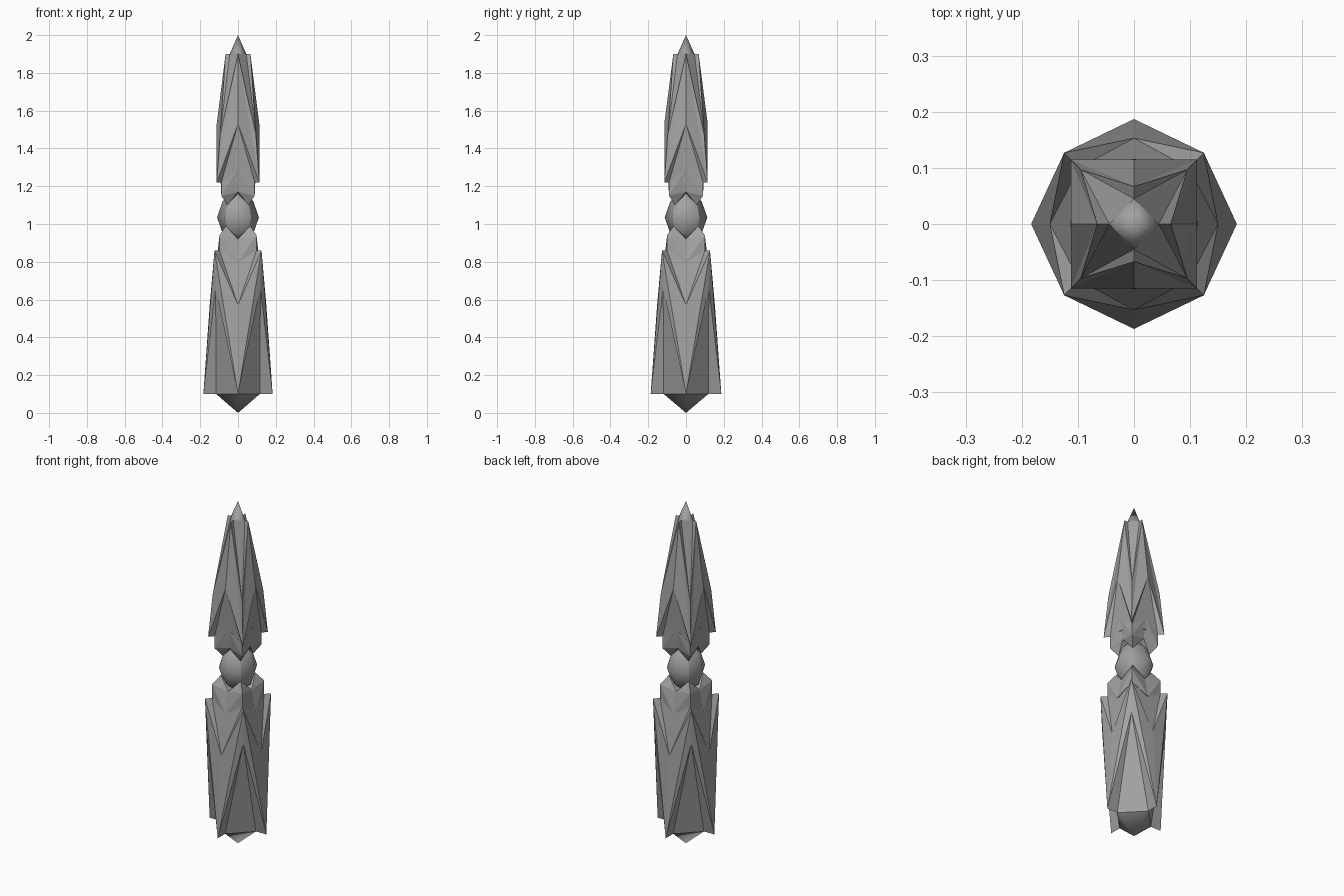
import bpy, bmesh
from math import sin, cos, pi, sqrt

cube = bpy.data.objects.get("Cube")
if cube:
    bpy.data.objects.remove(cube, do_unlink=True)

X_SCALE = 0.98
grey = bpy.data.materials.new("stone_grey")
grey.use_nodes = True
colour = (0.36, 0.36, 0.36, 1)
grey.diffuse_color = colour
grey.node_tree.nodes["Principled BSDF"].inputs["Base Color"].default_value = colour


def finish(bm, name, smooth=False):
    """Turn a bmesh into a named, coloured object."""
    bmesh.ops.recalc_face_normals(bm, faces=bm.faces)
    for f in bm.faces:
        f.smooth = smooth
    mesh = bpy.data.meshes.new(name)
    bm.to_mesh(mesh)
    bm.free()
    mesh.materials.append(grey)
    obj = bpy.data.objects.new(name, mesh)
    bpy.context.collection.objects.link(obj)
    return obj


def axis_ring(bm, r, z):
    """Four points on the x and y axes."""
    return [bm.verts.new((X_SCALE * r * cos(i * pi / 2), r * sin(i * pi / 2), z))
            for i in range(4)]


def corner_ring(bm, half, z):
    """Four corners of a square, each following the axis point of its index."""
    r = half * sqrt(2)
    return [bm.verts.new((X_SCALE * r * cos((i + .5) * pi / 2), r * sin((i + .5) * pi / 2), z))
            for i in range(4)]


def notched_body(name, tip, tip_core, axis_notch, corner, corner_core, corner_notch):
    """Body with axis points at one end, corner points at the other, and a notch
    between each pair of points that shows the inner core."""
    bm = bmesh.new()
    a, ai, n = (axis_ring(bm, *p) for p in (tip, tip_core, axis_notch))
    c, ci, d = (corner_ring(bm, *p) for p in (corner, corner_core, corner_notch))
    for i in range(4):
        j = (i + 1) % 4
        for k in (i, j):
            bm.faces.new((a[k], n[k], c[i]))      # main facet
            bm.faces.new((a[k], c[i], d[i]))      # side facet
            bm.faces.new((a[k], ai[k], d[i]))     # wall of the corner notch
            bm.faces.new((c[i], ci[i], n[k]))     # wall of the axis notch
        bm.faces.new((ai[i], ai[j], d[i]))        # core behind the corner notch
        bm.faces.new((ci[i], ci[j], n[j]))        # core behind the axis notch
    bm.faces.new(ai)
    bm.faces.new(ci)
    return finish(bm, name)


def ringed(name, levels, smooth=False):
    """Loft eight-point rings given as (axis r, axis z, corner half, corner z)."""
    bm = bmesh.new()
    rings = []
    for ar, az, ch, cz in levels:
        pairs = zip(axis_ring(bm, ar, az), corner_ring(bm, ch, cz))
        rings.append([v for pair in pairs for v in pair])
    for low, high in zip(rings, rings[1:]):
        for i in range(8):
            j = (i + 1) % 8
            if smooth:
                bm.faces.new((low[i], low[j], high[j], high[i]))
            else:
                ax, co = (i, j) if i % 2 == 0 else (j, i)
                bm.faces.new((low[ax], low[co], high[co]))
                bm.faces.new((low[ax], high[co], high[ax]))
            if smooth and i % 2:
                bm.edges.get((low[i], high[i])).smooth = False
    for ring in (rings[0], rings[-1]):
        mid = bm.verts.new((0, 0, sum(v.co.z for v in ring) / 8))
        for i in range(8):
            bm.faces.new((ring[i], ring[(i + 1) % 8], mid))
    return finish(bm, name, smooth)


def point(name, r, z_base, z_tip):
    """Smooth four-sided point."""
    bm = bmesh.new()
    base = axis_ring(bm, r, z_base)
    apex = bm.verts.new((0, 0, z_tip))
    for i in range(4):
        bm.faces.new((base[i], base[(i + 1) % 4], apex))
    return finish(bm, name, smooth=True)


# Lower and upper bodies
notched_body("lower_body", (.187, .1), (.118, .1), (.153, .57),
             (.127, .86), (.1, .86), (.121, .66))
notched_body("upper_body", (.067, 1.9), (.045, 1.9), (.115, 1.53),
             (.115, 1.22), (.09, 1.22), (.097, 1.47))

# Collars above and below the central gem
ringed("lower_collar", [(.116, .8, .1, .86), (.09, .92, .1, .94), (.03, .93, .066, .99)])
ringed("upper_collar", [(.097, 1.29, .09, 1.22), (.08, 1.17, .09, 1.15), (.03, 1.16, .058, 1.1)])

# Central gem
ringed("central_gem", [(r, z, r * .65, z) for r, z in
                       ((.03, .91), (.083, .95), (.113, 1.035), (.083, 1.12), (.03, 1.17))],
       smooth=True)

# End points
point("bottom_point", .118, .1, 0)
point("top_point", .045, 1.9, 2)
